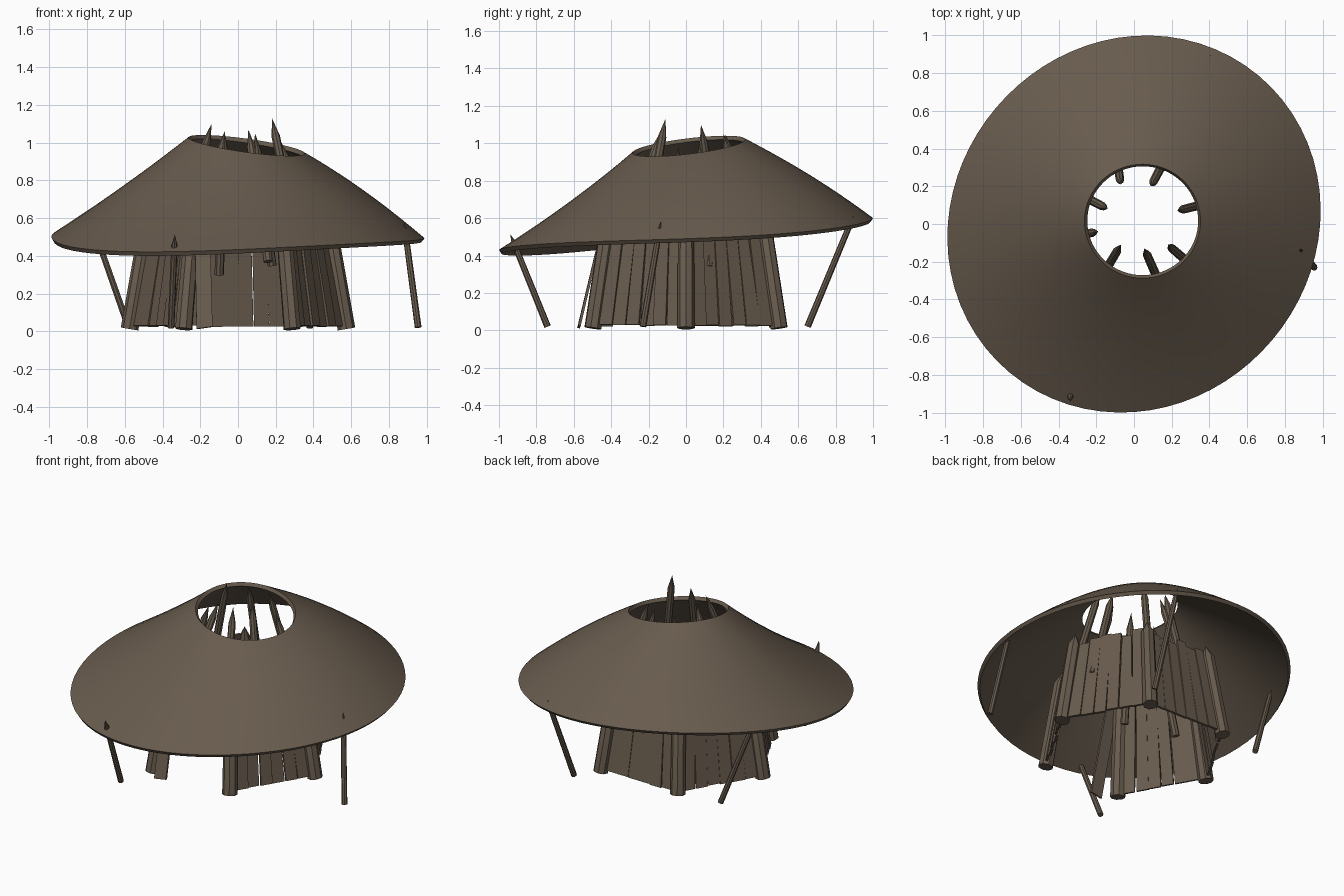
import bpy, bmesh, math, random
from mathutils import Vector

random.seed(4)
cube = bpy.data.objects.get("Cube")
if cube:
    bpy.data.objects.remove(cube, do_unlink=True)

wood = bpy.data.materials.new("weathered_brown")
wood.use_nodes = True
COLOUR = (0.138, 0.105, 0.075, 1)
wood.diffuse_color = COLOUR
wood.node_tree.nodes["Principled BSDF"].inputs["Base Color"].default_value = COLOUR


def finish(bm, name, thickness=0):
    mesh = bpy.data.meshes.new(name)
    bm.to_mesh(mesh)
    bm.free()
    mesh.materials.append(wood)
    ob = bpy.data.objects.new(name, mesh)
    bpy.context.collection.objects.link(ob)
    bpy.ops.object.select_all(action='DESELECT')
    ob.select_set(True)
    bpy.context.view_layer.objects.active = ob
    if thickness:
        shell = ob.modifiers.new("thickness", 'SOLIDIFY')
        shell.thickness = thickness
        shell.offset = -1
        bpy.ops.object.modifier_apply(modifier=shell.name)
    bpy.ops.object.shade_smooth_by_angle(angle=math.radians(30))


def stake(name, base, tip, radius, point, sides=8):
    """Round pole from base to tip, sharpened over the last stretch."""
    base, tip = Vector(base), Vector(tip)
    axis = (tip - base).normalized()
    frame = axis.to_track_quat('Z', 'Y').to_matrix()
    bm = bmesh.new()
    rings = []
    for origin, r in ((base, radius), (tip - axis * point, radius * 0.9)):
        rings.append([bm.verts.new(origin + frame @ Vector((r * math.cos(a), r * math.sin(a), 0)))
                      for a in (math.tau * i / sides for i in range(sides))])
    apex = bm.verts.new(tip)
    bm.faces.new(rings[0][::-1])
    for i in range(sides):
        j = (i + 1) % sides
        bm.faces.new((rings[0][i], rings[0][j], rings[1][j], rings[1][i]))
        bm.faces.new((rings[1][i], rings[1][j], apex))
    finish(bm, name)


# Roof: a tilted, uneven cone with an open smoke hole
SEG, RINGS = 72, 10
bm = bmesh.new()
rows = []
for k in range(RINGS + 1):
    t = k / RINGS
    row = []
    for i in range(SEG):
        a = math.tau * i / SEG
        c, s = math.cos(a), math.sin(a)
        hole = Vector((0.045 + 0.308 * c, 0.015 + 0.302 * s, 0.985 - 0.042 * c + 0.036 * s))
        r = 0.992 - 0.005 * math.cos(2 * a) + 0.035 * math.sin(2 * a)
        x, y = r * c, r * s
        rim = Vector((x, y, 0.5 - 0.01 * x + 0.085 * y + 0.018 * y * y - 0.05 * x * y))
        p = hole.lerp(rim, t)
        p.z += (0.002 + 0.018 * c + 0.02 * s) * 4 * t * (1 - t)
        row.append(bm.verts.new(p))
    rows.append(row)
for low, high in zip(rows[1:], rows):
    for i in range(SEG):
        j = (i + 1) % SEG
        bm.faces.new((low[i], low[j], high[j], high[i]))
finish(bm, "roof", 0.025)


# Wall frame: six posts leaning inward
def corner(i, radius, z):
    a = math.radians(60 * i)
    return Vector((radius * math.cos(a), radius * math.sin(a), z))


for i in range(6):
    stake(f"wall_post_{i + 1}", corner(i, 0.575, 0.012), corner(i, 0.465, 0.66), 0.047, 0.09)


# Wall planks on five sides, front left open as the doorway
def plank(bm, bottom, top, depth):
    quad = [bottom[0], bottom[1], top[1], top[0]]
    normal = (quad[1] - quad[0]).cross(quad[3] - quad[0]).normalized()
    front = [bm.verts.new(p + normal * depth) for p in quad]
    back = [bm.verts.new(p + normal * (depth - 0.014)) for p in quad]
    bm.faces.new(front)
    bm.faces.new(back[::-1])
    for i in range(4):
        j = (i + 1) % 4
        bm.faces.new((front[i], back[i], back[j], front[j]))


PLANKS = 6
for side in (0, 1, 2, 3, 5):
    bm = bmesh.new()
    for k in range(PLANKS):
        u0 = 0.06 + 0.88 * k / PLANKS
        u1 = 0.06 + 0.88 * (k + 1) / PLANKS
        z0 = random.uniform(0.022, 0.03)
        z1 = random.uniform(0.57, 0.62)
        g = [random.uniform(-0.006, 0.01) for _ in range(4)]
        low = [corner(side, 0.572, z0), corner(side + 1, 0.572, z0)]
        high = [corner(side, 0.467, z1), corner(side + 1, 0.467, z1)]
        plank(bm, [low[0].lerp(low[1], u0 + g[0]), low[0].lerp(low[1], u1 - g[1])],
              [high[0].lerp(high[1], u0 + g[2]), high[0].lerp(high[1], u1 - g[3])],
              random.uniform(0, 0.015))
    finish(bm, f"wall_planks_{side + 1}")

# Loose plank beside the doorway
bm = bmesh.new()
plank(bm, [Vector((-0.22, -0.575, 0.012)), Vector((-0.135, -0.57, 0.024))],
      [Vector((-0.23, -0.44, 0.58)), Vector((-0.15, -0.44, 0.58))], 0.007)
finish(bm, "loose_plank")

# Sharpened inner poles reaching up through the smoke hole: foot, tip
POLES = [((-0.1, 0.4, 0.3), (-0.07, 0.21, 1.05)), ((0.18, 0.37, 0.35), (0.09, 0.2, 1.05)),
         ((-0.35, 0.19, 0.34), (-0.14, 0.08, 1.1)), ((0.43, 0.12, 0.34), (0.23, 0.07, 1.0)),
         ((-0.4, -0.08, 0.3), (-0.19, -0.04, 0.98)), ((-0.2, -0.33, 0.42), (-0.07, -0.11, 1.06)),
         ((0.16, -0.37, 0.37), (0.055, -0.13, 1.07)), ((0.34, -0.25, 0.36), (0.18, -0.11, 1.13))]
for i, (foot, tip) in enumerate(POLES):
    stake(f"inner_pole_{i + 1}", foot, tip, 0.025, 0.1)

# Thin outer props under the rim: foot, tip
PROPS = [((-0.355, -0.74, 0.02), (-0.335, -0.94, 0.515)),
         ((0.955, -0.23, 0.02), (0.88, -0.135, 0.58)),
         ((0.38, 0.65, 0.02), (0.405, 0.895, 0.61)),
         ((-0.58, 0.46, 0.02), (-0.77, 0.39, 0.56))]
for i, (foot, tip) in enumerate(PROPS):
    stake(f"outer_prop_{i + 1}", foot, tip, 0.018, 0.065)
